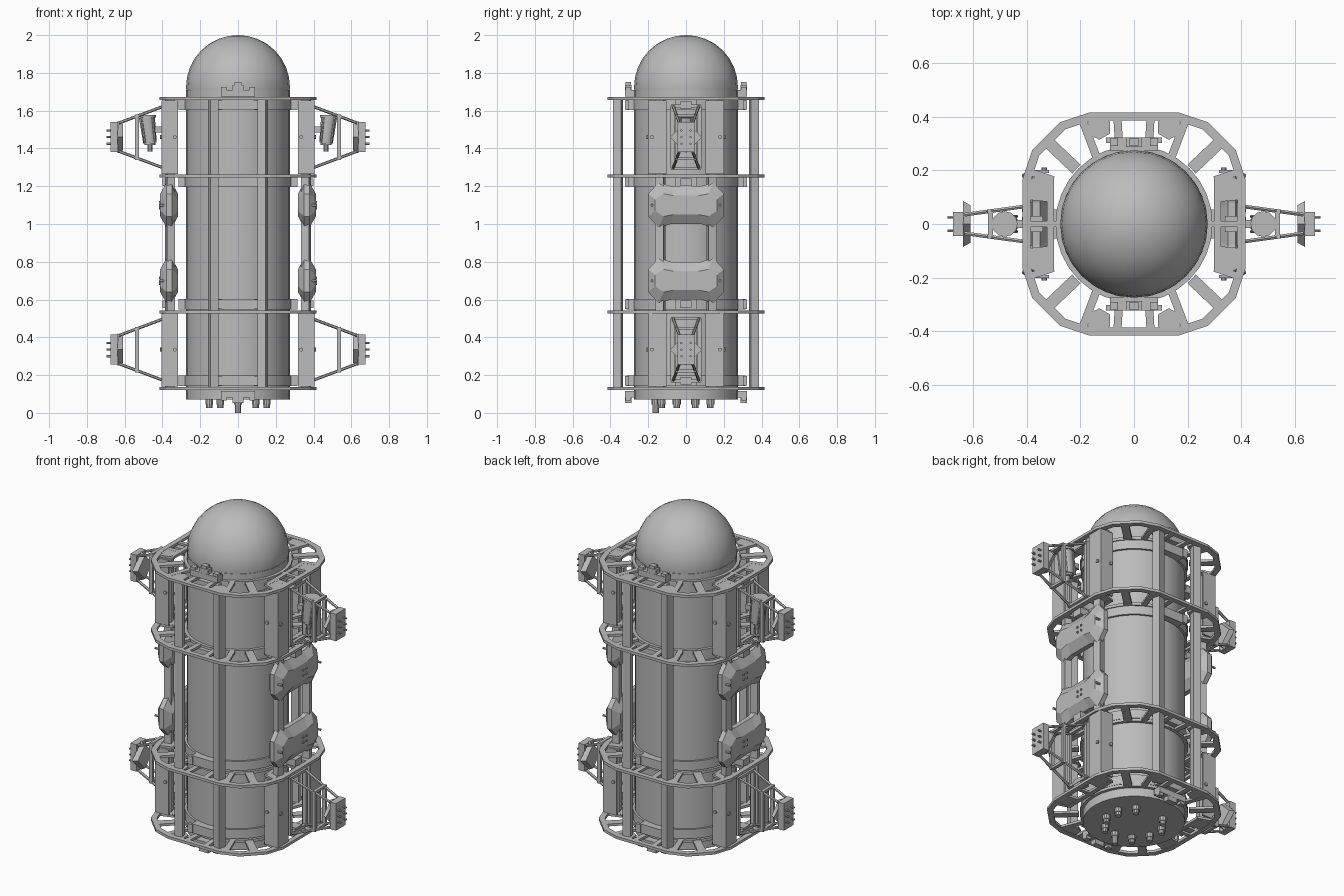
import bpy, bmesh, math
from mathutils import Matrix, Vector

cube = bpy.data.objects.get("Cube")
if cube:
    bpy.data.objects.remove(cube)

GREY = (0.5, 0.5, 0.5, 1)
mat = bpy.data.materials.new("light_grey_metal")
mat.use_nodes = True
mat.diffuse_color = GREY
mat.node_tree.nodes["Principled BSDF"].inputs["Base Color"].default_value = GREY

SIGNS = (-1, 1)
DECKS = (0.13, 0.535, 1.255, 1.665)
BAYS = (0.335, 1.46)


def finish(bm, name, smooth=False):
    bmesh.ops.recalc_face_normals(bm, faces=bm.faces)
    mesh = bpy.data.meshes.new(name)
    bm.to_mesh(mesh)
    bm.free()
    mesh.materials.append(mat)
    obj = bpy.data.objects.new(name, mesh)
    bpy.context.collection.objects.link(obj)
    if smooth:
        bpy.ops.object.select_all(action='DESELECT')
        obj.select_set(True)
        bpy.context.view_layer.objects.active = obj
        bpy.ops.object.shade_smooth_by_angle(angle=math.radians(35))
    return obj


def box(bm, center, size, turn=0):
    m = (Matrix.Translation(center) @ Matrix.Rotation(math.radians(turn), 4, 'Z')
         @ Matrix.Diagonal((*size, 1)))
    bmesh.ops.create_cube(bm, size=1, matrix=m)


def rod(bm, a, b, r1, r2=None, sides=8):
    a, b = Vector(a), Vector(b)
    d = b - a
    m = Matrix.Translation((a + b) / 2) @ d.to_track_quat('Z', 'Y').to_matrix().to_4x4()
    bmesh.ops.create_cone(bm, cap_ends=True, segments=sides, radius1=r1,
                          radius2=r1 if r2 is None else r2, depth=d.length, matrix=m)


def flat_bar(bm, a, b, z, width, thick):
    dx, dy = b[0] - a[0], b[1] - a[1]
    box(bm, ((a[0] + b[0]) / 2, (a[1] + b[1]) / 2, z),
        (math.hypot(dx, dy), width, thick), math.degrees(math.atan2(dy, dx)))


def loop_strip(bm, loops):
    """Join successive closed vertex loops, wrapping round from last to first."""
    rings = [[bm.verts.new(p) for p in loop] for loop in loops]
    n = len(rings[0])
    for k, ring in enumerate(rings):
        nxt = rings[(k + 1) % len(rings)]
        for i in range(n):
            j = (i + 1) % n
            bm.faces.new((ring[i], ring[j], nxt[j], nxt[i]))


# Central tank and dome
bm = bmesh.new()
rod(bm, (0, 0, 0.07), (0, 0, 1.71), 0.275, sides=32)
finish(bm, "tank_body", True)

bm = bmesh.new()
bmesh.ops.create_uvsphere(bm, u_segments=24, v_segments=16, radius=0.275,
                          matrix=Matrix.Translation((0, 0, 1.725)))
finish(bm, "dome", True)

# Collars that hold the tank next to each deck
bm = bmesh.new()
for z in (0.17, 0.575, 1.222, 1.63):
    rod(bm, (0, 0, z - 0.027), (0, 0, z + 0.027), 0.287, sides=32)
finish(bm, "tank_collars", True)

bm = bmesh.new()
for z in (0.17, 0.575, 1.222, 1.63):
    for s in SIGNS:
        box(bm, (0.295 * s, 0, z), (0.04, 0.11, 0.054))
        box(bm, (0, 0.295 * s, z), (0.17, 0.04, 0.054))
        box(bm, (0.37 * s, 0, z), (0.06, 0.06, 0.04))
        for t in SIGNS:
            box(bm, (0.09 * s, 0.312 * t, z), (0.03, 0.02, 0.05))
finish(bm, "collar_lugs")

# Deck frames: outer rim, inner ring and spokes
quarter = [(0.415, 0.17), (0.38, 0.275), (0.275, 0.38), (0.17, 0.415)]
outline = []
for k in range(4):
    c, s = round(math.cos(k * math.pi / 2)), round(math.sin(k * math.pi / 2))
    outline += [(x * c - y * s, x * s + y * c) for x, y in quarter]


def scaled(f, z):
    return [(x * f, y * f, z) for x, y in outline]


def circle(r, z, n=32):
    return [(r * math.cos(2 * math.pi * i / n), r * math.sin(2 * math.pi * i / n), z)
            for i in range(n)]


for idx, z in enumerate(DECKS):
    bm = bmesh.new()
    lo, hi = z - 0.008, z + 0.008
    loop_strip(bm, [scaled(1, lo), scaled(1, hi), scaled(0.93, hi), scaled(0.93, lo)])
    loop_strip(bm, [circle(0.293, lo), circle(0.293, hi), circle(0.27, hi), circle(0.27, lo)])
    for s in SIGNS:
        # long beams and cross webs on the bracket sides
        flat_bar(bm, (0.312 * s, -0.17), (0.312 * s, 0.17), z, 0.026, 0.014)
        flat_bar(bm, (0.28 * s, 0), (0.40 * s, 0), z, 0.022, 0.013)
        for t in SIGNS:
            flat_bar(bm, (0.215 * s, 0.205 * t), (0.315 * s, 0.30 * t), z, 0.045, 0.014)
            flat_bar(bm, (0.30 * s, 0.095 * t), (0.40 * s, 0.105 * t), z, 0.028, 0.013)
            flat_bar(bm, (0.30 * s, 0.165 * t), (0.39 * s, 0.195 * t), z, 0.026, 0.013)
            flat_bar(bm, (0.055 * s, 0.28 * t), (0.062 * s, 0.40 * t), z, 0.03, 0.014)
            flat_bar(bm, (0.14 * s, 0.25 * t), (0.195 * s, 0.395 * t), z, 0.03, 0.014)
    finish(bm, f"deck_frame_{idx + 1}")

# Square posts
bm = bmesh.new()
mid, tall = (DECKS[0] + DECKS[3]) / 2, DECKS[3] - DECKS[0] + 0.012
for s in SIGNS:
    for t in SIGNS:
        box(bm, (0.13 * s, 0.36 * t, mid), (0.045, 0.045, tall), 15 * s * t)
        box(bm, (0.36 * s, 0.135 * t, mid), (0.042, 0.042, tall), 15 * s * t)
        for z in DECKS:
            rod(bm, (0.13 * s, 0.36 * t, z - 0.006), (0.13 * s, 0.36 * t, z + 0.006), 0.046, sides=6)
            rod(bm, (0.36 * s, 0.135 * t, z - 0.006), (0.36 * s, 0.135 * t, z + 0.006), 0.046, sides=6)
finish(bm, "square_posts")

# Folded cover sheets with bolts, either side of each bracket
bm = bmesh.new()
for c in BAYS:
    for s in SIGNS:
        for t in SIGNS:
            box(bm, (0.398 * s, 0.152 * t, c), (0.012, 0.095, 0.39))
            box(bm, (0.36 * s, 0.196 * t, c), (0.086, 0.012, 0.39))
            rod(bm, (0.395 * s, 0.18 * t, c), (0.412 * s, 0.18 * t, c), 0.01)
            rod(bm, (0.335 * s, 0.195 * t, c), (0.335 * s, 0.21 * t, c), 0.01)
finish(bm, "cover_sheets")

# Bevelled shield pods with dipped top and bottom edges
plan = [(-0.2, -0.06), (-0.145, -0.12), (-0.08, -0.10), (0.08, -0.10), (0.145, -0.12), (0.2, -0.06)]
plan += [(-y, -z) for y, z in plan]
for c, place in ((0.70, "lower"), (1.10, "upper")):
    for s, side in ((1, "left"), (-1, "right")):
        bm = bmesh.new()
        layers = []
        for x, f, g in ((0.318, 0.8, 0.5), (0.35, 1, 1), (0.378, 1, 1), (0.412, 0.82, 0.5)):
            layers.append([bm.verts.new((x * s, y * f, c + z * g)) for y, z in plan])
        for a, b in zip(layers, layers[1:]):
            for i in range(12):
                j = (i + 1) % 12
                bm.faces.new((a[i], a[j], b[j], b[i]))
        bm.faces.new(layers[0])
        bm.faces.new(layers[-1])
        for y, z in ((-0.18, 0), (0.18, 0), (0.02, 0.015), (0.05, 0.015), (0.02, -0.015), (0.05, -0.015)):
            rod(bm, (0.38 * s, y, c + z), (0.418 * s, y, c + z), 0.007, sides=6)
        finish(bm, f"shield_pod_{place}_{side}")

# Outrigger brackets: four struts, a cross frame and an end block
for c, place in zip(BAYS, ("lower", "upper")):
    for s, side in ((1, "left"), (-1, "right")):
        bm = bmesh.new()
        for t in SIGNS:
            for u in SIGNS:
                rod(bm, (0.39 * s, 0.068 * t, c + 0.165 * u),
                    (0.63 * s, 0.035 * t, c + 0.075 * u), 0.008, sides=6)
            box(bm, (0.535 * s, 0.048 * t, c), (0.022, 0.014, 0.24))
            box(bm, (0.392 * s, 0.072 * t, c), (0.02, 0.02, 0.33))
        for u in SIGNS:
            box(bm, (0.535 * s, 0, c + 0.113 * u), (0.02, 0.11, 0.014))
            box(bm, (0.392 * s, 0, c + 0.165 * u), (0.02, 0.16, 0.016))
        finish(bm, f"outrigger_{place}_{side}")

        bm = bmesh.new()
        box(bm, (0.655 * s, 0, c), (0.04, 0.09, 0.16))
        rod(bm, (0.61 * s, 0, c), (0.637 * s, 0, c), 0.07, 0.085, sides=4)
        for y in (-0.025, 0.025):
            for z in (-0.035, 0, 0.035):
                rod(bm, (0.67 * s, y, c + z), (0.695 * s, y, c + z), 0.006, sides=6)
        finish(bm, f"end_block_{place}_{side}")

# Canisters hung inside the upper outriggers
for s, side in ((1, "left"), (-1, "right")):
    bm = bmesh.new()
    top, base = Vector((0.482 * s, 0, 1.565)), Vector((0.466 * s, 0, 1.43))
    rod(bm, base, top, 0.036, 0.042, 12)
    rod(bm, top, top + Vector((0, 0, 0.012)), 0.048, sides=12)
    rod(bm, base - Vector((0, 0, 0.012)), base, 0.03, sides=12)
    rod(bm, (0.466 * s, 0, 1.385), base, 0.015, sides=10)
    for k in range(4):
        a = math.pi * (k / 2 + 0.25)
        off = Vector((0.04 * math.cos(a), 0.04 * math.sin(a), 0))
        rod(bm, base + off, top + off, 0.006, sides=6)
    box(bm, (0.435 * s, 0, 1.50), (0.07, 0.03, 0.03))
    finish(bm, f"canister_{side}", True)

# Clamp blocks front and back, at the top and base of the tank
bm = bmesh.new()
for s in SIGNS:
    for z, u in ((1.692, 1), (0.098, -1)):
        box(bm, (0, 0.298 * s, z), (0.18, 0.05, 0.035))
        box(bm, (0, 0.305 * s, z + 0.025 * u), (0.06, 0.035, 0.04))
        for t in SIGNS:
            box(bm, (0.075 * t, 0.305 * s, z + 0.018 * u), (0.03, 0.03, 0.03))
    box(bm, (0, 0.305 * s, 1.735), (0.035, 0.03, 0.035))
finish(bm, "clamp_blocks")

# Ring of connectors under the tank; the front one is longest
bm = bmesh.new()
for k in range(10):
    if k == 5:
        continue
    a = math.radians(36 * k - 90)
    x, y = 0.16 * math.cos(a), 0.16 * math.sin(a)
    end = 0 if k == 0 else 0.026
    rod(bm, (x, y, 0.045), (x, y, 0.075), 0.022, sides=10)
    rod(bm, (x, y, end), (x, y, 0.05), 0.017, sides=10)
finish(bm, "base_connectors", True)
